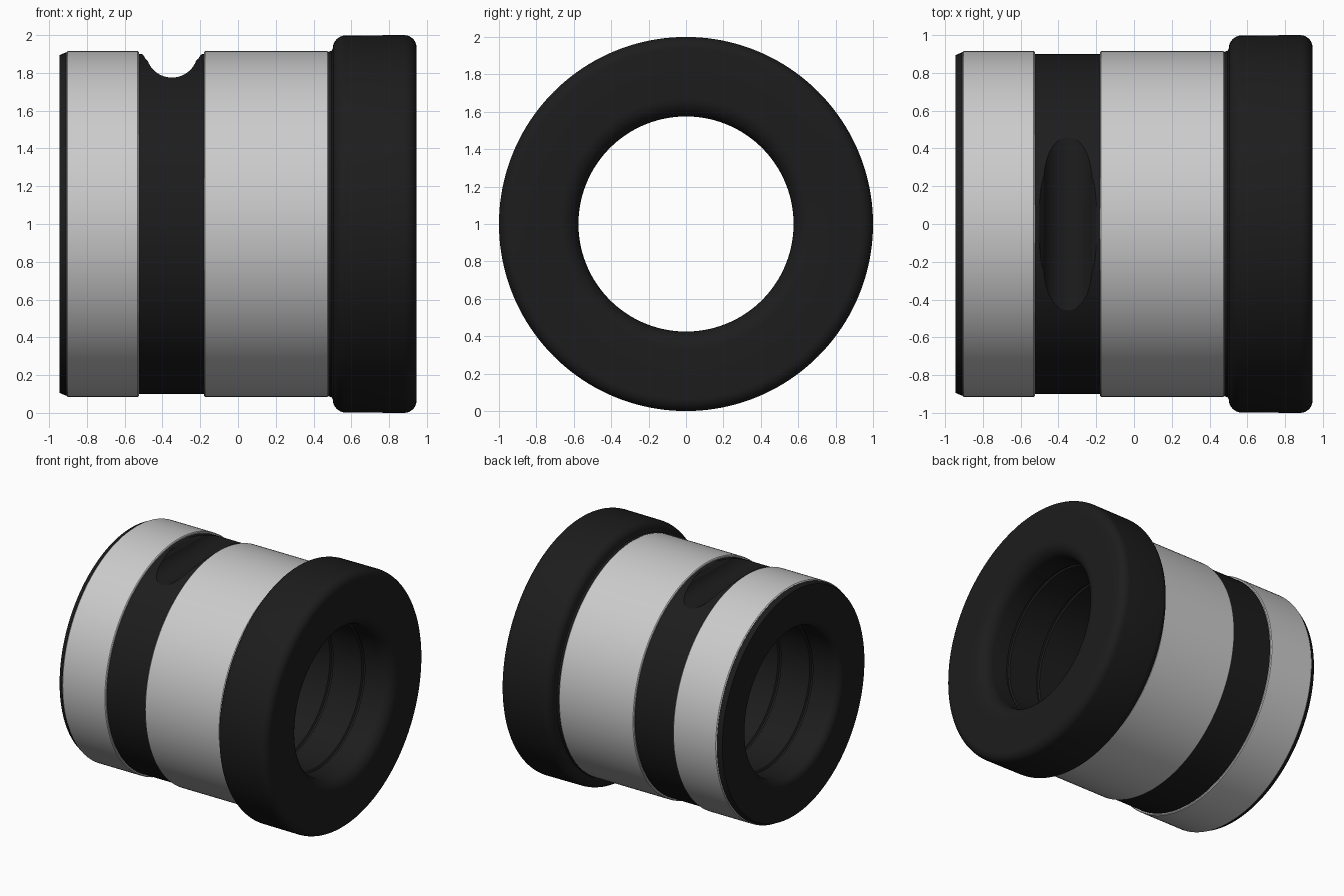
import bpy, bmesh
from math import pi, sin, cos, radians

if "Cube" in bpy.data.objects:
    bpy.data.objects.remove(bpy.data.objects["Cube"])

SEG = 160
black = bpy.data.materials.new("black_rubber")
black.diffuse_color = (0.012, 0.012, 0.012, 1)
black.use_nodes = True
black.node_tree.nodes["Principled BSDF"].inputs["Base Color"].default_value = black.diffuse_color


def arc(cx, cr, rad, a0, a1, n=8):
    """Points of an arc in the (x, radius) plane, degrees."""
    return [(cx + rad * cos(radians(a0 + (a1 - a0) * i / n)),
             cr + rad * sin(radians(a0 + (a1 - a0) * i / n))) for i in range(n + 1)]


def finish(name, bm, mat=None):
    bmesh.ops.recalc_face_normals(bm, faces=bm.faces)
    me = bpy.data.meshes.new(name)
    bm.to_mesh(me)
    bm.free()
    ob = bpy.data.objects.new(name, me)
    bpy.context.collection.objects.link(ob)
    if mat:
        me.materials.append(mat)
    return ob


def lathe(name, profile, mat=None):
    """Spin a closed (x, radius) profile about the x axis at z = 1."""
    bm = bmesh.new()
    rings = [[bm.verts.new((x, r * sin(2 * pi * k / SEG), 1 + r * cos(2 * pi * k / SEG)))
              for k in range(SEG)] for x, r in profile]
    for i, a in enumerate(rings):
        b = rings[(i + 1) % len(rings)]
        for k in range(SEG):
            j = (k + 1) % SEG
            bm.faces.new((a[k], a[j], b[j], b[k]))
    return finish(name, bm, mat)


def smooth(ob):
    bpy.ops.object.select_all(action='DESELECT')
    ob.select_set(True)
    bpy.context.view_layer.objects.active = ob
    bpy.ops.object.shade_smooth_by_angle(angle=radians(30))


# Black body: bored tube with a rounded flange on the right
BORE = 0.575
outer = [(-0.945, 0.893), (-0.91, 0.91), (-0.90, 0.90), (0.475, 0.90), (0.48, 0.912), (0.495, 0.917)]
outer += arc(0.57, 0.93, 0.068, 180, 90) + arc(0.88, 0.935, 0.065, 90, 0)
bore = arc(0.845, BORE + 0.1, 0.1, 0, -90)
for x in (0.70, 0.42, -0.42, -0.70):          # fine grooves in the bore
    bore += [(x + 0.014, BORE), (x + 0.007, BORE + 0.012),
             (x - 0.007, BORE + 0.012), (x - 0.014, BORE)]
bore += arc(-0.885, BORE + 0.06, 0.06, -90, -180)
body = lathe("body", outer + bore, black)

# Scooped oval pocket on top of the groove, with flared lips
scoop = [(-0.52, 1.905), (-0.502, 1.895), (-0.49, 1.875)]
scoop += arc(-0.35, 1.912, 0.137, 200, 340, 24)
scoop += [(-0.21, 1.875), (-0.198, 1.895), (-0.18, 1.905), (-0.18, 2.1), (-0.52, 2.1)]
bm = bmesh.new()
face = bm.faces.new([bm.verts.new((x, -0.8, z)) for x, z in scoop])
ext = bmesh.ops.extrude_face_region(bm, geom=[face])
bmesh.ops.translate(bm, vec=(0, 1.6, 0),
                    verts=[v for v in ext["geom"] if isinstance(v, bmesh.types.BMVert)])
cutter = finish("pocket_cutter", bm)
cut = body.modifiers.new("pocket", 'BOOLEAN')
cut.operation, cut.solver, cut.object = 'DIFFERENCE', 'EXACT', cutter
bpy.context.view_layer.objects.active = body
bpy.ops.object.modifier_apply(modifier="pocket")
bpy.data.objects.remove(cutter)
smooth(body)

# Grey metal sleeves
for name, x0, x1 in (("end_sleeve", -0.908, -0.525), ("middle_sleeve", -0.18, 0.48)):
    smooth(lathe(name, [(x0, 0.89), (x0, 0.909), (x0 + 0.006, 0.915),
                        (x1 - 0.006, 0.915), (x1, 0.909), (x1, 0.89)]))
